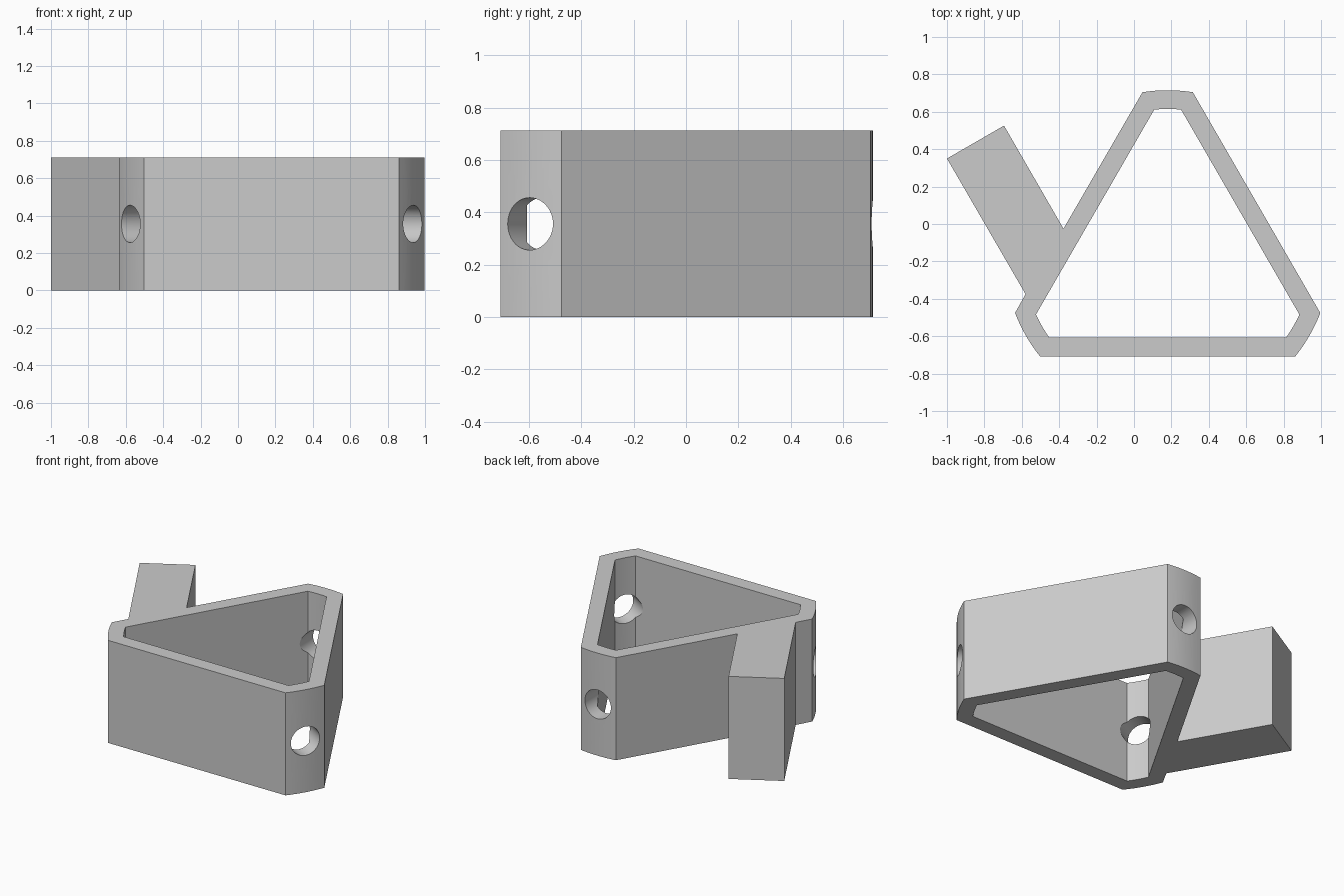
import bpy
import bmesh
from math import cos, sin, radians
from mathutils import Matrix, Vector

if "Cube" in bpy.data.objects:
    bpy.data.objects.remove(bpy.data.objects["Cube"], do_unlink=True)

CENTRE = Vector((0.18, -0.16, 0))
HEIGHT = 0.712
CORNERS = (330, 210, 90)          # directions of the rounded corners

grey = bpy.data.materials.new("plain grey")
grey.use_nodes = True
grey.diffuse_color = (0.6, 0.6, 0.6, 1)
grey.node_tree.nodes["Principled BSDF"].inputs["Base Color"].default_value = grey.diffuse_color


def corner_arc(radius, angle, half, steps=8):
    """Points of one rounded corner, running clockwise."""
    turns = [radians(angle + half - 2 * half * i / steps) for i in range(steps + 1)]
    return [(CENTRE.x + radius * cos(t), CENTRE.y + radius * sin(t)) for t in turns]


def finish(name, bm):
    bmesh.ops.recalc_face_normals(bm, faces=bm.faces)
    mesh = bpy.data.meshes.new(name)
    bm.to_mesh(mesh)
    bm.free()
    obj = bpy.data.objects.new(name, mesh)
    bpy.context.collection.objects.link(obj)
    mesh.materials.append(grey)
    return obj


def prism(name, outline, z0, z1):
    bm = bmesh.new()
    face = bm.faces.new([bm.verts.new((x, y, z0)) for x, y in outline])
    top = bmesh.ops.extrude_face_region(bm, geom=[face])["geom"]
    verts = [v for v in top if isinstance(v, bmesh.types.BMVert)]
    bmesh.ops.translate(bm, verts=verts, vec=(0, 0, z1 - z0))
    return finish(name, bm)


# Outer outline: rounded triangle with the slanted arm on its left wall
arm = [(-0.58, -0.375), (-1.0, 0.35), (-0.695, 0.526), (-0.377, -0.025)]
outer = []
for angle in CORNERS:
    outer += corner_arc(0.875, angle, 8.85)
    if angle == 210:
        outer += arm
body = prism("triangular_frame_with_arm", outer, 0, HEIGHT)

# Triangular opening
inner = [p for angle in CORNERS for p in corner_arc(0.775, angle, 5.3)]
cutters = [prism("opening_cutter", inner, -0.1, HEIGHT + 0.1)]

# Round hole through each corner
for angle in CORNERS:
    bm = bmesh.new()
    out = Vector((cos(radians(angle)), sin(radians(angle)), 0))
    place = (Matrix.Translation(CENTRE + out * 0.75 + Vector((0, 0, HEIGHT / 2)))
             @ out.to_track_quat('Z', 'Y').to_matrix().to_4x4())
    bmesh.ops.create_cone(bm, cap_ends=True, segments=48, radius1=0.1, radius2=0.1,
                          depth=0.5, matrix=place)
    cutters.append(finish("corner_hole_cutter", bm))

# Cut, apply and tidy
bpy.ops.object.select_all(action='DESELECT')
body.select_set(True)
bpy.context.view_layer.objects.active = body
for cutter in cutters:
    cutter.hide_render = True
    mod = body.modifiers.new("cut", 'BOOLEAN')
    mod.operation = 'DIFFERENCE'
    mod.solver = 'EXACT'
    mod.object = cutter
    bpy.ops.object.modifier_apply(modifier=mod.name)
for cutter in cutters:
    bpy.data.objects.remove(cutter, do_unlink=True)
bpy.ops.object.shade_smooth_by_angle(angle=radians(30))
